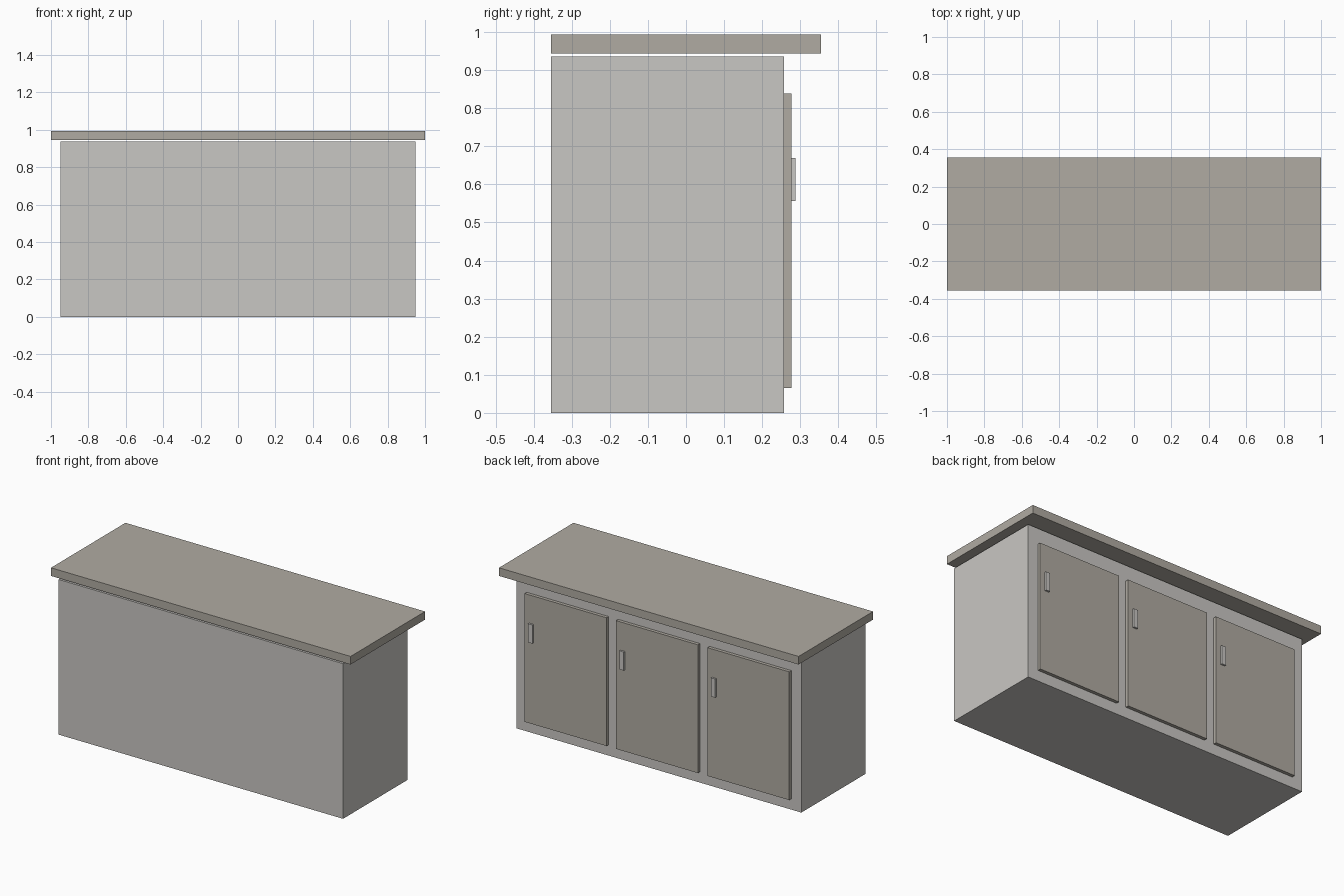
import bpy
import bmesh
from mathutils import Vector

cube = bpy.data.objects.get("Cube")
if cube:
    bpy.data.objects.remove(cube, do_unlink=True)


def make_material(name, rgb):
    mat = bpy.data.materials.new(name)
    mat.use_nodes = True
    mat.diffuse_color = (*rgb, 1)
    mat.node_tree.nodes["Principled BSDF"].inputs["Base Color"].default_value = (*rgb, 1)
    return mat


def box(name, low, high, mat):
    """Flat-faced box between two opposite corners."""
    low, high = Vector(low), Vector(high)
    centre, size = (low + high) / 2, high - low
    bm = bmesh.new()
    bmesh.ops.create_cube(bm, size=1)
    bmesh.ops.scale(bm, vec=size, verts=bm.verts)
    mesh = bpy.data.meshes.new(name)
    bm.to_mesh(mesh)
    bm.free()
    mesh.materials.append(mat)
    obj = bpy.data.objects.new(name, mesh)
    obj.location = centre
    bpy.context.collection.objects.link(obj)
    return obj


light_grey = make_material("light warm grey", (0.584, 0.571, 0.546))
taupe = make_material("taupe", (0.434, 0.407, 0.361))

DEPTH = 0.355       # half depth of the worktop
BODY_BACK = 0.257   # cabinet face carrying the doors
DOOR_FACE = 0.277

# Cabinet body and the overhanging worktop, with a thin gap between
box("cabinet_body", (-0.95, -DEPTH, 0), (0.95, BODY_BACK, 0.936), light_grey)
box("worktop", (-1, -DEPTH, 0.944), (1, DEPTH, 0.993), taupe)

# Three doors, each with a small upright handle
for side, x in (("left", 0.61), ("middle", 0), ("right", -0.61)):
    box(side + "_door", (x - 0.273, BODY_BACK, 0.065), (x + 0.273, DOOR_FACE, 0.839), taupe)
    hx = x + 0.228
    box(side + "_handle", (hx - 0.014, DOOR_FACE, 0.557), (hx + 0.014, 0.288, 0.669), light_grey)
